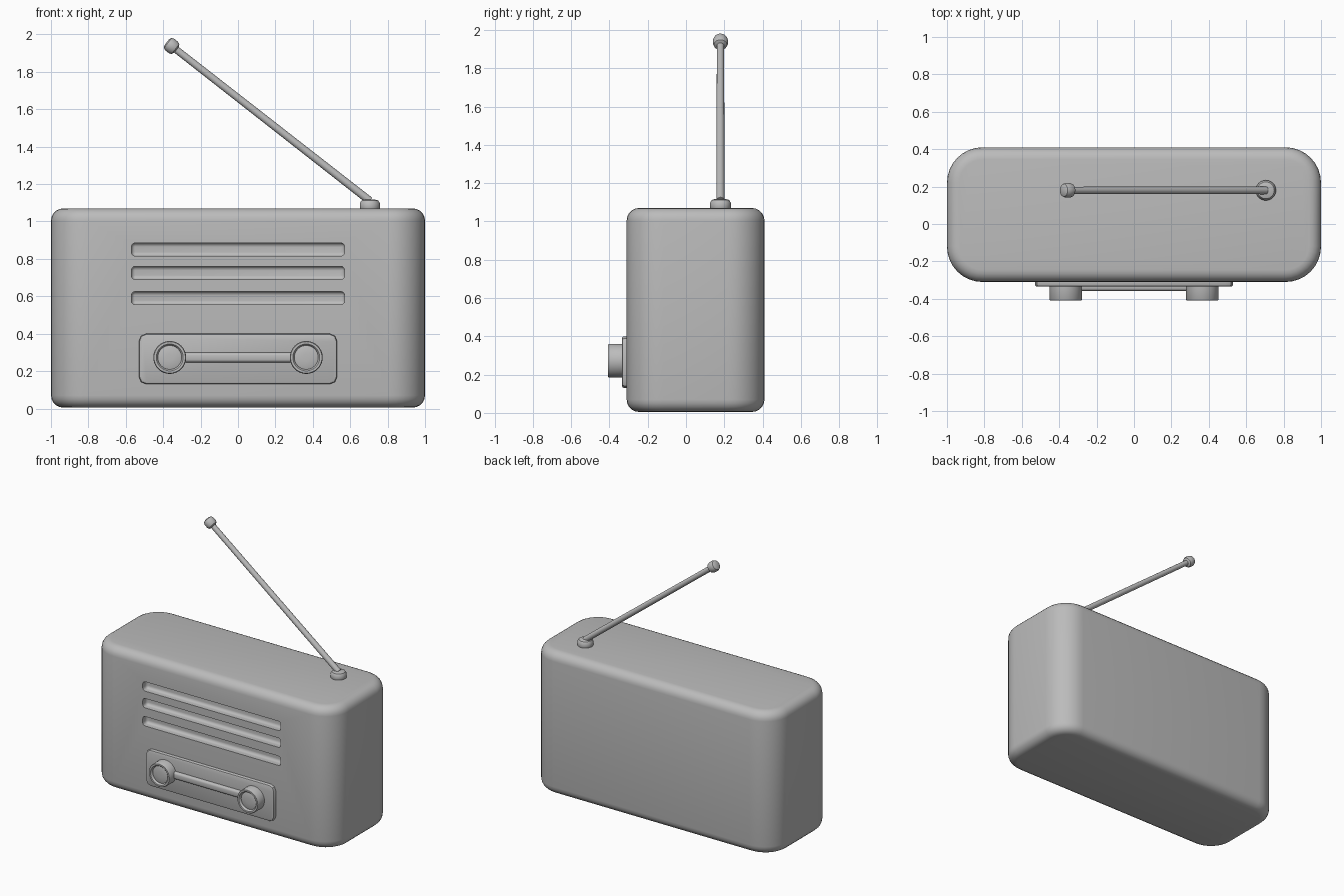
import bpy, math
from mathutils import Vector

cube = bpy.data.objects.get("Cube")
if cube:
    bpy.data.objects.remove(cube, do_unlink=True)

GREY = (0.5, 0.5, 0.5, 1)
grey = bpy.data.materials.new("plain grey")
grey.use_nodes = True
grey.diffuse_color = GREY
grey.node_tree.nodes["Principled BSDF"].inputs["Base Color"].default_value = GREY


def finish(obj, name, angle=35):
    obj.name = name
    obj.data.materials.clear()
    obj.data.materials.append(grey)
    bpy.ops.object.select_all(action='DESELECT')
    bpy.context.view_layer.objects.active = obj
    obj.select_set(True)
    bpy.ops.object.shade_smooth_by_angle(angle=math.radians(angle))
    return obj


def apply(obj, kind, **settings):
    mod = obj.modifiers.new(kind.lower(), kind)
    for key, value in settings.items():
        setattr(mod, key, value)
    bpy.context.view_layer.objects.active = obj
    bpy.ops.object.modifier_apply(modifier=mod.name)


def rounded_slab(name, size, centre, axis, radius, steps, edge, edge_steps):
    """Box with corners rounded around one axis, then softened rims."""
    bpy.ops.mesh.primitive_cube_add(size=1, location=centre)
    obj = bpy.context.object
    obj.scale = size
    bpy.ops.object.transform_apply(location=False, rotation=False, scale=True)
    weights = obj.data.attributes.new("bevel_weight_edge", 'FLOAT', 'EDGE')
    for e in obj.data.edges:
        a, b = (obj.data.vertices[i].co for i in e.vertices)
        weights.data[e.index].value = float(abs((a - b)[axis]) > 0.001)
    apply(obj, 'BEVEL', width=radius, segments=steps, limit_method='WEIGHT')
    weights = obj.data.attributes.get("bevel_weight_edge")
    if weights:
        obj.data.attributes.remove(weights)
    if edge:
        apply(obj, 'BEVEL', width=edge, segments=edge_steps,
              limit_method='ANGLE', angle_limit=math.radians(50))
    return finish(obj, name)


def lathe(name, profile, start, direction, sides=32):
    """Revolve (radius, height) points around a direction."""
    verts, faces = [], []
    turn = Vector(direction).to_track_quat('Z', 'Y')
    for r, h in profile:
        for i in range(sides):
            a = math.tau * i / sides
            verts.append(Vector(start) + turn @ Vector((r * math.cos(a), r * math.sin(a), h)))
    for j in range(len(profile) - 1):
        for i in range(sides):
            k = (i + 1) % sides
            faces.append((j * sides + i, j * sides + k, (j + 1) * sides + k, (j + 1) * sides + i))
    faces.append(tuple(reversed(range(sides))))
    faces.append(tuple(range((len(profile) - 1) * sides, len(profile) * sides)))
    mesh = bpy.data.meshes.new(name)
    mesh.from_pydata(verts, [], faces)
    obj = bpy.data.objects.new(name, mesh)
    bpy.context.collection.objects.link(obj)
    return finish(obj, name)


# Case with three speaker slots cut into the front
case = rounded_slab("case", (2, 0.72, 1.065), (0, 0.05, 0.5375), 2, 0.19, 8, 0.065, 5)
for z in (0.85, 0.725, 0.59):
    cutter = rounded_slab("slot_cutter", (1.14, 0.1, 0.07), (0, -0.31, z), 1, 0.02, 3, 0.02, 3)
    apply(case, 'BOOLEAN', operation='DIFFERENCE', object=cutter, solver='EXACT')
    bpy.data.objects.remove(cutter, do_unlink=True)
finish(case, "case")

# Tuning panel and the bar joining the two knobs
rounded_slab("tuning_panel", (1.06, 0.06, 0.27), (0, -0.305, 0.265), 1, 0.04, 2, 0.012, 2)
rounded_slab("tuning_bar", (0.68, 0.05, 0.052), (0, -0.333, 0.273), 0, 0.015, 3, 0, 0)

# Knobs with a raised rim
knob = [(0.088, 0), (0.088, 0.084), (0.084, 0.09), (0.072, 0.09),
        (0.066, 0.084), (0.064, 0.074), (0.05, 0.078), (0.02, 0.08)]
for side, x in (("right", -0.365), ("left", 0.365)):
    lathe(side + "_knob", knob, (x, -0.318, 0.273), (0, -1, 0))

# Antenna: foot, rod and tip
foot = Vector((0.705, 0.18, 1.11))
tip = Vector((-0.355, 0.18, 1.938))
along = (tip - foot).normalized()
lathe("antenna_foot", [(0.05, 0), (0.054, 0.008), (0.054, 0.036), (0.045, 0.05), (0.025, 0.056)],
      (foot.x, foot.y, 1.062), (0, 0, 1))
lathe("antenna_rod", [(0.021, 0), (0.019, (tip - foot).length)], foot, along, 16)
lathe("antenna_tip", [(0.02, -0.033), (0.034, -0.026), (0.039, -0.012), (0.039, 0.012),
                      (0.034, 0.026), (0.02, 0.033)], tip, along, 24)
